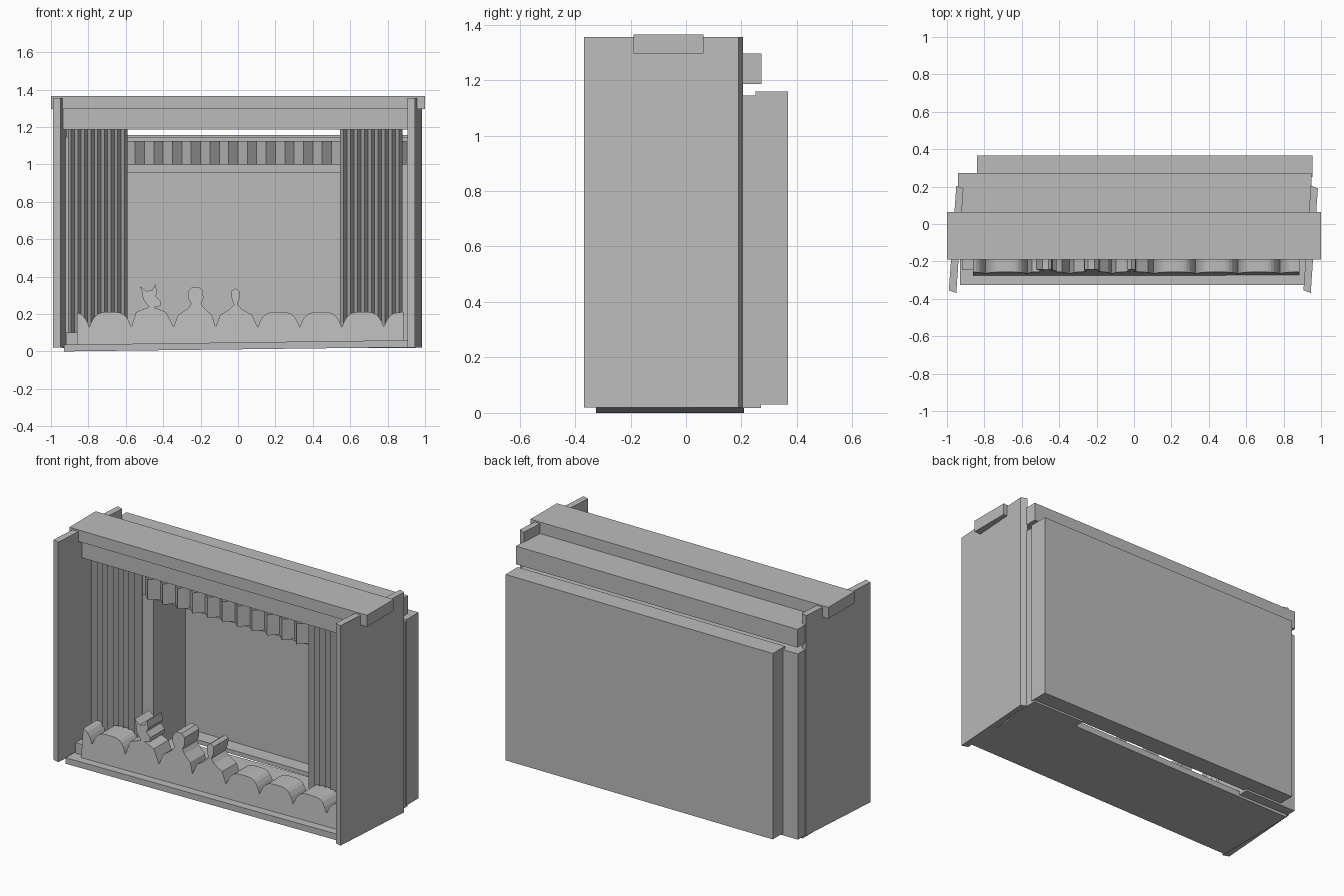
import bpy, bmesh
from mathutils import Vector

cube = bpy.data.objects.get("Cube")
if cube:
    bpy.data.objects.remove(cube, do_unlink=True)

grey = bpy.data.materials.new("plain grey")
grey.use_nodes = True
grey.diffuse_color = (0.5, 0.5, 0.5, 1)
grey.node_tree.nodes["Principled BSDF"].inputs["Base Color"].default_value = (0.5, 0.5, 0.5, 1)


def prism(name, outline, axis, low, high, lean=0.0):
    """Extrude a closed outline along y (outline in x, z) or z (outline in x, y)."""
    bm = bmesh.new()
    if axis == "y":
        verts = [bm.verts.new((a, low, b)) for a, b in outline]
        step = Vector((0, high - low, 0))
    else:
        verts = [bm.verts.new((a, b, low)) for a, b in outline]
        step = Vector((0, 0, high - low))
    face = bm.faces.new(verts)
    new = bmesh.ops.extrude_face_region(bm, geom=[face], use_keep_orig=True)["geom"]
    bmesh.ops.translate(bm, vec=step, verts=[g for g in new if isinstance(g, bmesh.types.BMVert)])
    for v in bm.verts:
        v.co.y += lean * v.co.z
    bmesh.ops.recalc_face_normals(bm, faces=bm.faces)
    mesh = bpy.data.meshes.new(name)
    bm.to_mesh(mesh)
    bm.free()
    mesh.materials.append(grey)
    ob = bpy.data.objects.new(name, mesh)
    bpy.context.scene.collection.objects.link(ob)
    return ob


def box(name, x0, x1, y0, y1, z0, z1):
    return prism(name, [(x0, z0), (x1, z0), (x1, z1), (x0, z1)], "y", y0, y1)


def pleats(name, x0, x1, count, y_front, depth, thick, z0, z1):
    """A folded cloth with a zigzag front and back."""
    step = (x1 - x0) / (2 * count)
    front = [(x0 + i * step, y_front + depth * (i % 2 == 0)) for i in range(2 * count + 1)]
    back = [(x, y + thick) for x, y in reversed(front)]
    return prism(name, front + back, "z", z0, z1)


# Side panels, both turned slightly the same way
prism("right_side_panel", [(-0.99, -0.355), (-0.95, -0.368), (-0.912, 0.19), (-0.95, 0.205)],
      "z", 0.02, 1.355)
prism("left_side_panel", [(0.906, -0.355), (0.945, -0.368), (0.983, 0.19), (0.945, 0.205)],
      "z", 0.02, 1.355)

# Top beam and the header below it
box("top_beam", -1.0, 1.0, -0.19, 0.063, 1.295, 1.365)
box("header", -0.94, 0.95, -0.16, 0.273, 1.185, 1.295)

# Slightly sloping base
prism("base", [(-0.93, 0), (0.92, 0.022), (0.92, 0.06), (-0.93, 0.036)], "y", -0.325, 0.21)

# Stage frame, open at the bottom
prism("stage_frame", [(-0.94, 0.018), (-0.59, 0.018), (-0.59, 0.955), (0.6, 0.955),
                      (0.6, 0.018), (0.95, 0.018), (0.95, 1.145), (-0.94, 1.145)],
      "y", 0.03, 0.27)

# Back box with its recess
prism("back_box_frame", [(-0.84, 0.03), (-0.59, 0.03), (-0.59, 0.955), (0.6, 0.955),
                         (0.6, 0.03), (0.955, 0.03), (0.955, 1.158), (-0.84, 1.158)],
      "y", 0.25, 0.34)
box("recess_floor", -0.59, 0.6, 0.25, 0.34, 0.03, 0.055)
box("back_panel", -0.84, 0.955, 0.34, 0.367, 0.03, 1.158)

# Curtains and the short pleated border
pleats("right_curtain", -0.91, -0.59, 9, -0.13, 0.04, 0.02, 0.04, 1.185)
pleats("left_curtain", 0.545, 0.88, 9, -0.13, 0.04, 0.02, 0.05, 1.185)
pleats("stage_border", -0.9, 0.9, 18, -0.08, 0.05, 0.01, 1.0, 1.125)

# Seat row with three spectators, cut from one outline
PITCH = 0.225
FIRST = -0.795
animal = [(-0.545, 0.21), (-0.475, 0.237), (-0.508, 0.28), (-0.512, 0.315), (-0.525, 0.348),
          (-0.49, 0.322), (-0.458, 0.328), (-0.442, 0.358), (-0.432, 0.315), (-0.442, 0.295),
          (-0.414, 0.267), (-0.414, 0.243), (-0.45, 0.235), (-0.385, 0.21)]
tall = [(-0.32, 0.195), (-0.265, 0.232), (-0.25, 0.255), (-0.268, 0.285), (-0.265, 0.325),
        (-0.245, 0.345), (-0.21, 0.345), (-0.188, 0.325), (-0.185, 0.285), (-0.197, 0.255),
        (-0.18, 0.23), (-0.14, 0.195)]
small = [(-0.095, 0.195), (-0.045, 0.225), (-0.022, 0.25), (-0.036, 0.29), (-0.034, 0.322),
         (-0.013, 0.337), (0.008, 0.322), (0.01, 0.29), (-0.003, 0.25), (0.02, 0.225),
         (0.075, 0.195)]
people = {1: animal, 2: tall, 3: small}


def seat_top(x):
    u = 2 * (((x - FIRST) / PITCH) % 1.0) - 1
    return 0.13 + 0.08 * (1 - u ** 4)


STEPS = 14
row = [(-0.86, 0.035), (-0.86, seat_top(-0.86))]
row += [(x, seat_top(x)) for x in (-0.845, -0.83, -0.815, -0.805)]
for seat in range(7):
    start = FIRST + seat * PITCH
    row.append((start, 0.13))
    if seat in people:
        row += people[seat]
    else:
        row += [(start + PITCH * i / STEPS, seat_top(start + PITCH * i / STEPS))
                for i in range(1, STEPS)]
end = FIRST + 7 * PITCH
row.append((end, 0.13))
row += [(end + d, seat_top(end + d)) for d in (0.01, 0.02, 0.035, 0.05, 0.07, 0.105)]
row.append((0.885, 0.055))
prism("seat_row", row, "y", -0.28, -0.14, lean=0.11)

# Low block at the end of the row
box("row_end_block", -0.92, -0.86, -0.245, -0.14, 0.03, 0.1)
